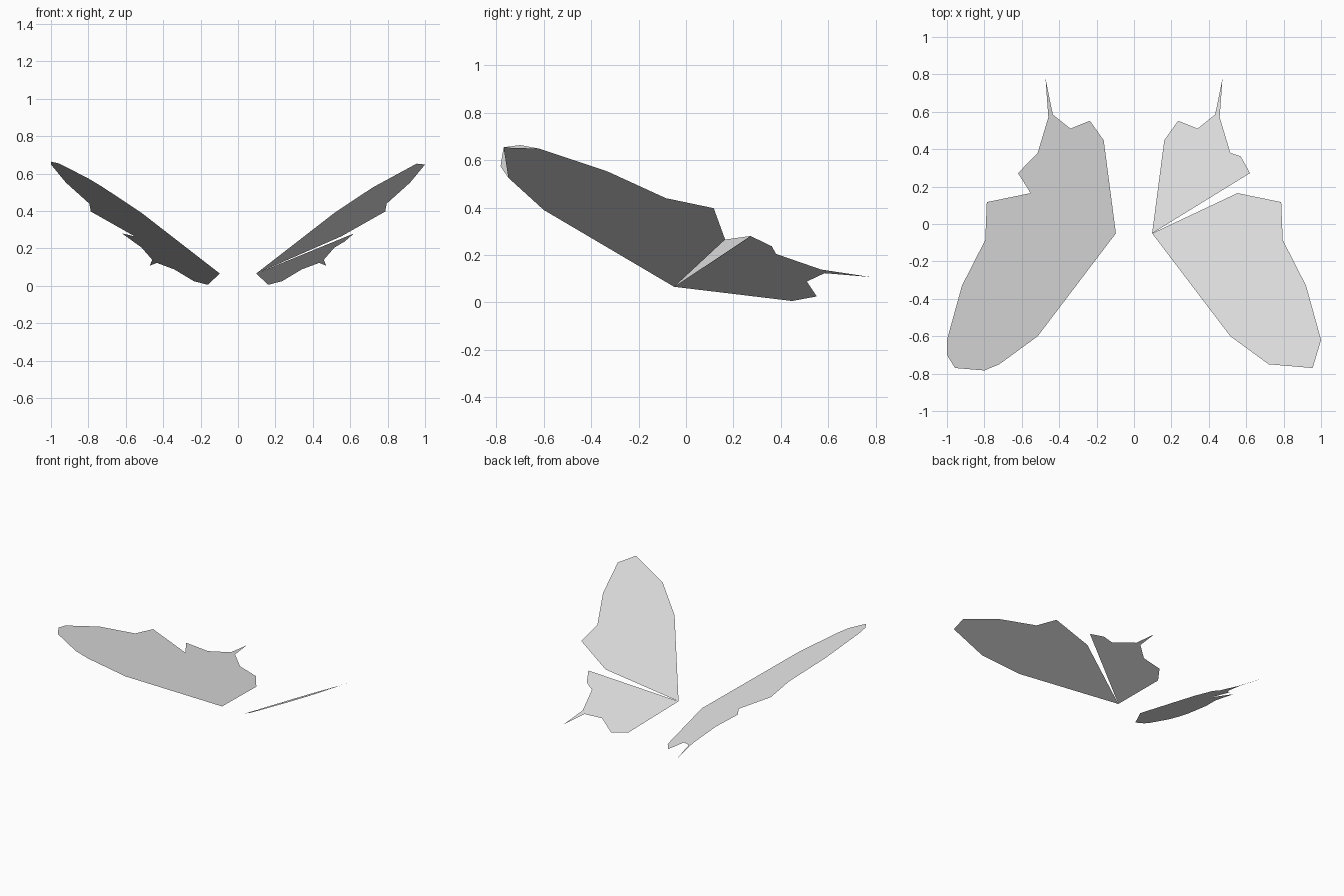
import bpy
import bmesh
from mathutils import Vector

if "Cube" in bpy.data.objects:
    bpy.data.objects.remove(bpy.data.objects["Cube"], do_unlink=True)

# Single light grey material
grey = bpy.data.materials.new("light_grey")
grey.use_nodes = True
grey.diffuse_color = (0.8, 0.8, 0.8, 1)
grey.node_tree.nodes["Principled BSDF"].inputs["Base Color"].default_value = (0.8, 0.8, 0.8, 1)

ROOT = (0.097, -0.05)


def lift(x, y):
    """Height of the tilted wing plane above a plan position."""
    return 0.067 + 0.5265 * (x - 0.1) - 0.189 * (y + 0.05)


def wing(name, outline, side):
    """Flat wing sheet from a plan outline, tilted up; side is +1 left, -1 right."""
    bm = bmesh.new()
    verts = [bm.verts.new(Vector((side * x, y, lift(x, y)))) for x, y in outline]
    face = bm.faces.new(verts)
    face.normal_update()
    if face.normal.z < 0:
        face.normal_flip()
    bmesh.ops.triangulate(bm, faces=bm.faces[:], ngon_method='EAR_CLIP')
    mesh = bpy.data.meshes.new(name)
    bm.to_mesh(mesh)
    bm.free()
    mesh.materials.append(grey)
    obj = bpy.data.objects.new(name, mesh)
    bpy.context.collection.objects.link(obj)
    return obj


# Shared outline runs, from the leading edge round to the tail
leading = [ROOT, (0.515, -0.6), (0.72, -0.75)]
outer = [(1.0, -0.62), (0.92, -0.33), (0.795, -0.085), (0.787, 0.117), (0.553, 0.165)]
hind_tip = [(0.62, 0.272)]
tail = [(0.515, 0.38), (0.458, 0.57), (0.473, 0.778), (0.434, 0.585),
        (0.34, 0.51), (0.236, 0.552), (0.162, 0.448)]

# Left side: fore and hind wings with a narrow gap
wing("left_fore_wing", leading + [(0.955, -0.77)] + outer, 1)
wing("left_hind_wing", [ROOT] + hind_tip + [(0.57, 0.362)] + tail, 1)

# Right side: one joined sheet with a rounder tip
round_tip = [(0.8, -0.783), (0.957, -0.77), (1.0, -0.7)]
wing("right_wing", leading + round_tip + outer + hind_tip + tail, -1)
